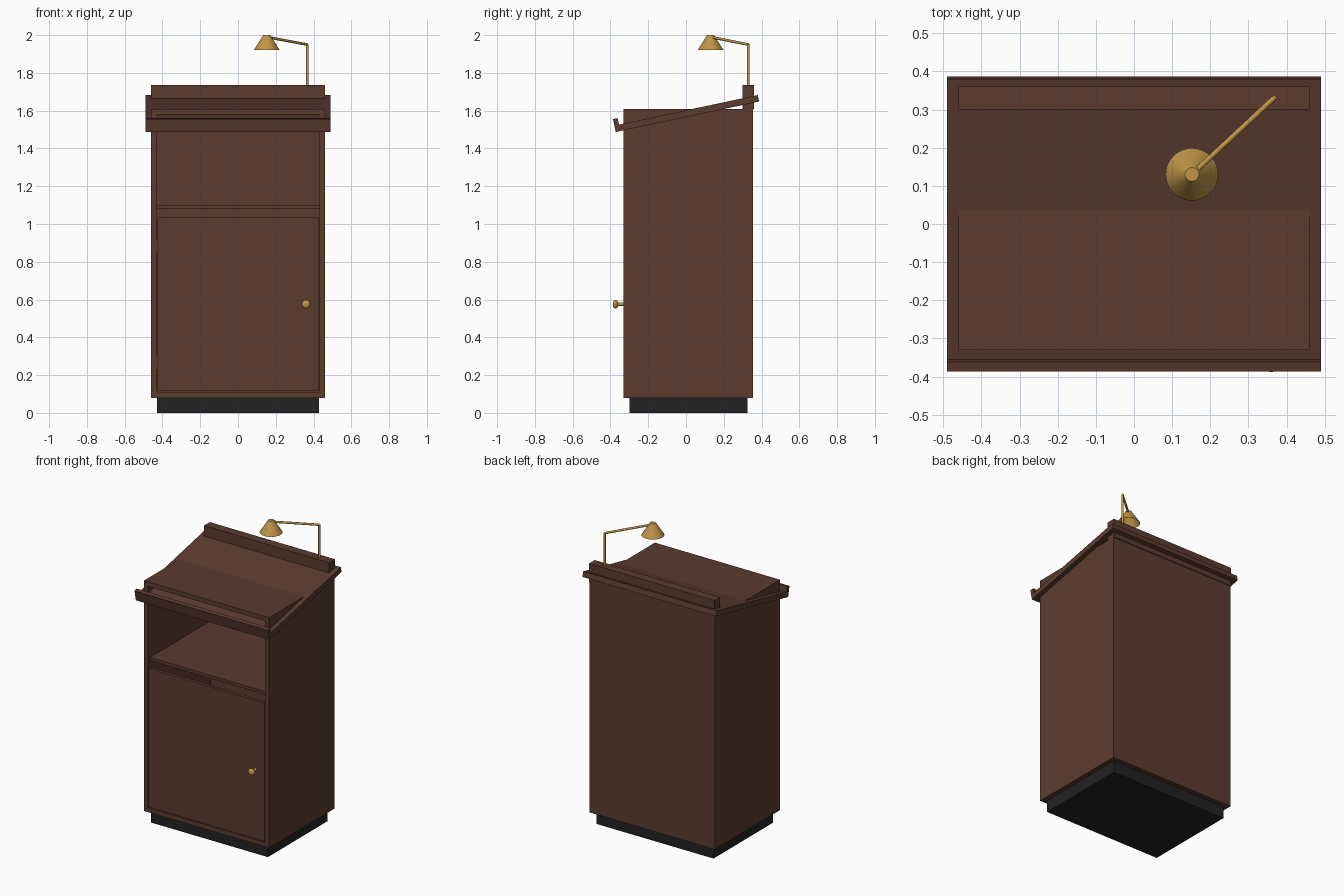
import bpy
import bmesh
import math
from mathutils import Vector, Matrix

if "Cube" in bpy.data.objects:
    bpy.data.objects.remove(bpy.data.objects["Cube"])


def material(name, color):
    mat = bpy.data.materials.new(name)
    mat.use_nodes = True
    mat.diffuse_color = (*color, 1)
    mat.node_tree.nodes["Principled BSDF"].inputs["Base Color"].default_value = (*color, 1)
    return mat


WOOD = material("dark wood", (0.105, 0.044, 0.027))
BLACK = material("plinth black", (0.016, 0.016, 0.016))
BRASS = material("brass", (0.53, 0.30, 0.065))


def finish(name, bm, mat, smooth=False):
    mesh = bpy.data.meshes.new(name)
    bm.to_mesh(mesh)
    bm.free()
    mesh.materials.append(mat)
    obj = bpy.data.objects.new(name, mesh)
    bpy.context.collection.objects.link(obj)
    if smooth:
        bpy.ops.object.select_all(action="DESELECT")
        obj.select_set(True)
        bpy.context.view_layer.objects.active = obj
        bpy.ops.object.shade_smooth_by_angle(angle=math.radians(40))
    return obj


def box(name, x, y, z, mat=WOOD):
    """Box from (min, max) ranges."""
    bm = bmesh.new()
    bmesh.ops.create_cube(bm, size=1)
    for v in bm.verts:
        v.co = [r[0] if c < 0 else r[1] for c, r in zip(v.co, (x, y, z))]
    return finish(name, bm, mat)


def rod(name, start, end, radius, mat=BRASS, sides=16):
    """Cylinder between two points."""
    a, b = Vector(start), Vector(end)
    turn = (b - a).to_track_quat("Z", "Y").to_matrix().to_4x4()
    bm = bmesh.new()
    bmesh.ops.create_cone(bm, cap_ends=True, segments=sides, radius1=radius, radius2=radius,
                          depth=(b - a).length, matrix=Matrix.Translation((a + b) / 2) @ turn)
    return finish(name, bm, mat, True)


# Plinth and open-fronted carcass
W, T = 0.46, 0.03
IN = W - T
FRONT, BACK = -0.33, 0.355
BASE, TOP = 0.08, 1.61
box("plinth", (-IN, IN), (-0.30, 0.325), (0, BASE), BLACK)
for side, s in (("left", 1), ("right", -1)):
    box(side + "_panel", sorted((s * IN, s * W)), (FRONT, BACK), (BASE, TOP))
box("back_panel", (-IN, IN), (BACK - T, BACK), (BASE, TOP))
box("bottom_panel", (-IN, IN), (FRONT, BACK - T), (BASE, BASE + T))
box("top_panel", (-IN, IN), (FRONT, BACK - T), (TOP - T, TOP))
box("shelf", (-IN, IN), (-0.31, BACK - T), (1.08, 1.10))

# Door with hinges and knob
box("door", (-0.425, 0.425), (FRONT, FRONT + 0.022), (0.115, 1.035))
for i, z in enumerate((0.265, 0.885)):
    rod(f"hinge_{i + 1}", (-0.427, FRONT + 0.006, z - 0.035), (-0.427, FRONT + 0.006, z + 0.035),
        0.004, BLACK, 8)
rod("knob_stem", (0.36, FRONT, 0.575), (0.36, -0.37, 0.575), 0.009)
bm = bmesh.new()
bmesh.ops.create_uvsphere(bm, u_segments=20, v_segments=12, radius=0.023,
                          matrix=Matrix.Translation((0.36, -0.373, 0.575)) @ Matrix.Diagonal((1, 0.65, 1, 1)))
finish("knob", bm, BRASS, True)

# Sloping reading board with its book lip, and the rail behind
slope = Matrix.Translation((0, -0.372, 1.487)) @ Matrix.Rotation(math.radians(12), 4, "X")
for name, depth, height in (("reading_board", (0.025, 0.776), (0, 0.035)),
                            ("book_lip", (0, 0.025), (0, 0.07))):
    box(name, (-0.49, 0.49), depth, height).data.transform(slope)
box("lamp_rail", (-W, W), (0.30, 0.36), (TOP, 1.735))

# Reading lamp
elbow = Vector((0.367, 0.33, 1.95))
head = Vector((0.152, 0.13, 1.99))
rod("lamp_post", (elbow.x, elbow.y, 1.73), elbow, 0.007)
rod("lamp_arm", elbow, head, 0.007)
bm = bmesh.new()
bmesh.ops.create_cone(bm, cap_ends=True, segments=40, radius1=0.069, radius2=0.018, depth=0.08,
                      matrix=Matrix.Translation((head.x, head.y, 1.96)))
bottom = [f for f in bm.faces if f.normal.z < -0.9]
bmesh.ops.delete(bm, geom=bottom, context="FACES_ONLY")
finish("lamp_shade", bm, BRASS, True)
